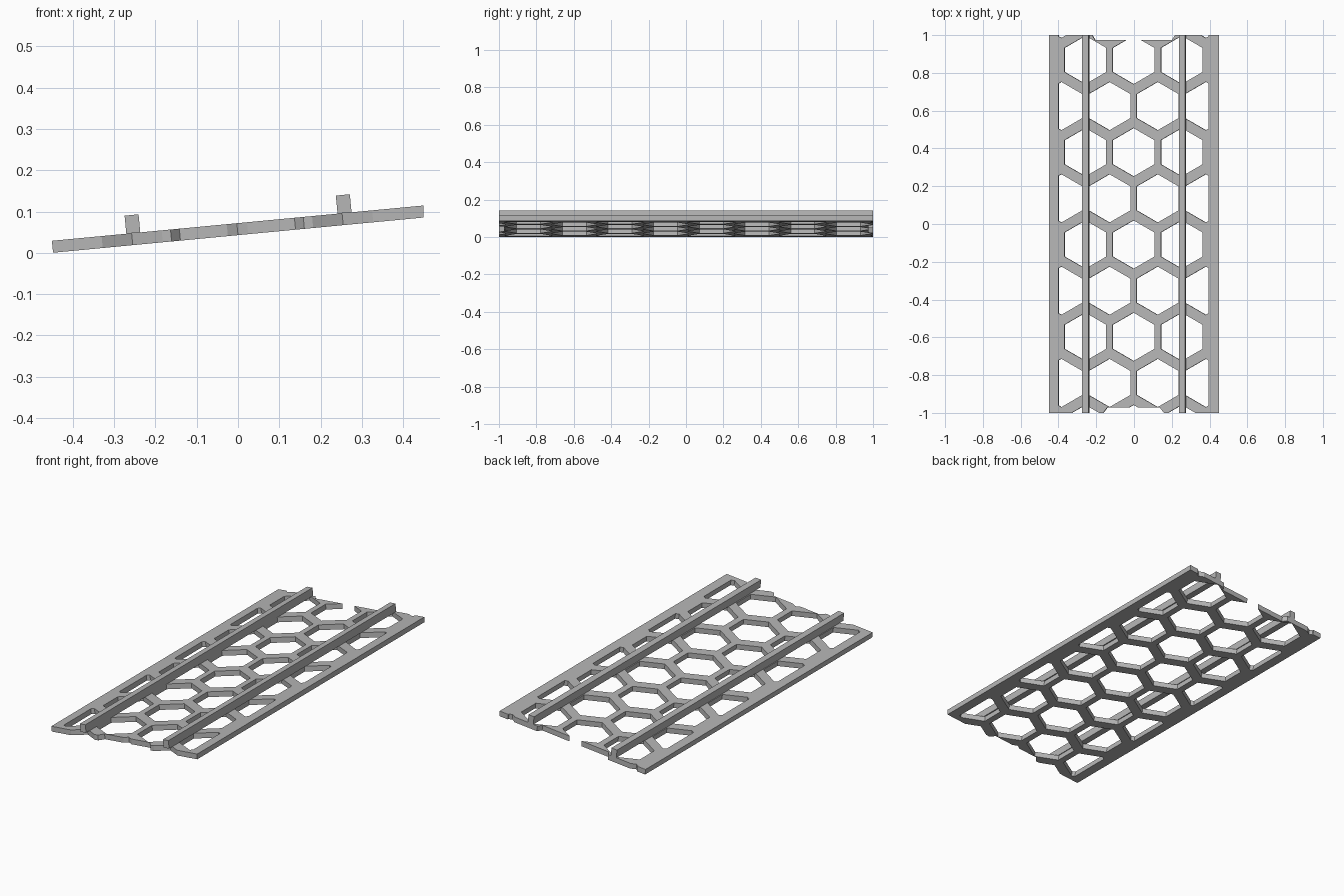
import bpy, bmesh, math

if "Cube" in bpy.data.objects:
    bpy.data.objects.remove(bpy.data.objects["Cube"])

TILT = math.atan(0.095)
LIFT = 0.043
THICK = 0.029
PITCH, ROW, HEX_R = 0.256, 0.2443, 0.128
INNER = 0.40

grey = bpy.data.materials.new("light_grey")
grey.use_nodes = True
grey.diffuse_color = (0.47, 0.47, 0.47, 1)
grey.node_tree.nodes["Principled BSDF"].inputs["Base Color"].default_value = grey.diffuse_color


def add_prism(bm, outline, axis, low, high):
    """Extrude an outline along y (points are x, z) or along z (points are x, y)."""
    def place(p, d):
        return (p[0], d, p[1]) if axis == "y" else (p[0], p[1], d)
    face = bm.faces.new([bm.verts.new(place(p, low)) for p in outline])
    geom = bmesh.ops.extrude_face_region(bm, geom=[face])["geom"]
    shift = (0, high - low, 0) if axis == "y" else (0, 0, high - low)
    bmesh.ops.translate(bm, verts=[g for g in geom if isinstance(g, bmesh.types.BMVert)], vec=shift)


def make_part(name, outlines, axis, low, high):
    bm = bmesh.new()
    for outline in outlines:
        add_prism(bm, outline, axis, low, high)
    bmesh.ops.recalc_face_normals(bm, faces=bm.faces)
    mesh = bpy.data.meshes.new(name)
    bm.to_mesh(mesh)
    bm.free()
    mesh.materials.append(grey)
    obj = bpy.data.objects.new(name, mesh)
    bpy.context.collection.objects.link(obj)
    obj.rotation_euler.y = -TILT
    obj.location.z = LIFT
    return obj


def rect(x0, x1, z0, z1):
    return [(x0, z0), (x1, z0), (x1, z1), (x0, z1)]


def hexagon(cx, cy):
    angles = [math.radians(30 + 60 * i) for i in range(6)]
    return [(cx + HEX_R * math.cos(a), cy + HEX_R * math.sin(a)) for a in angles]


# Honeycomb panel: staggered rows of hexagonal holes
panel = make_part("honeycomb_panel", [rect(-INNER, INNER, 0, THICK)], "y", -1, 1)
holes = []
for row in range(-6, 4):
    y = 0.38 + row * ROW
    if row % 2 == 0:
        columns = (-1, 0, 1)
    else:
        columns = (-1.5, -0.5, 0.5, 1.5)
    holes += [hexagon(c * PITCH, y) for c in columns]
hole_cutter = make_part("hole_cutter", holes, "z", -0.1, 0.15)

# Shallow notches in both short ends
notches = [
    [(-0.205, 0.975), (0.205, 0.975), (0.25, 1.05), (-0.25, 1.05)],
    [(-0.14, -0.972), (0.14, -0.972), (0.2, -1.05), (-0.2, -1.05)],
]
notch_cutter = make_part("notch_cutter", notches, "z", -0.1, 0.15)

for cutter in (hole_cutter, notch_cutter):
    cutter.hide_render = True
    mod = panel.modifiers.new("cut", "BOOLEAN")
    mod.operation = "DIFFERENCE"
    mod.solver = "EXACT"
    mod.object = cutter
    bpy.context.view_layer.objects.active = panel
    bpy.ops.object.modifier_apply(modifier=mod.name)
    bpy.data.objects.remove(cutter)

# Solid border strips along the long sides
make_part("left_border", [[(INNER, 0), (0.451, 0), (0.4535, THICK), (INNER, THICK)]], "y", -1, 1)
make_part("right_border", [rect(-0.45, -INNER, 0, THICK)], "y", -1, 1)

# Two raised ribs standing on the panel
for name, x in (("left_rib", 0.262), ("right_rib", -0.252)):
    make_part(name, [rect(x - 0.017, x + 0.017, THICK, THICK + 0.044)], "y", -1, 1)
